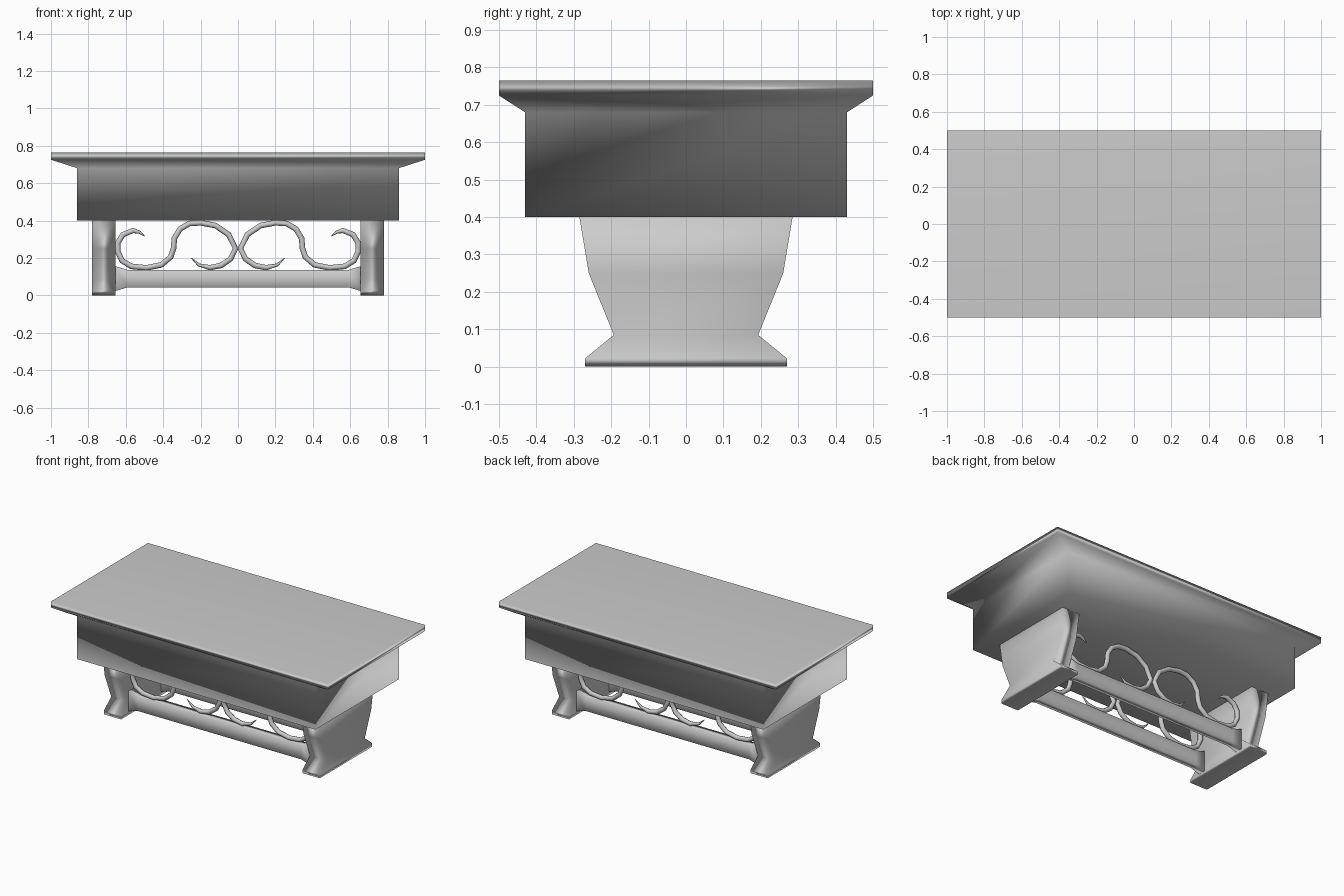
import bpy, bmesh
from mathutils import Vector

if "Cube" in bpy.data.objects:
    bpy.data.objects.remove(bpy.data.objects["Cube"])

grey = bpy.data.materials.new("grey")
grey.diffuse_color = (0.55, 0.55, 0.55, 1)
grey.use_nodes = True
grey.node_tree.nodes["Principled BSDF"].inputs["Base Color"].default_value = grey.diffuse_color


def finish(name, bm):
    """Make a fully smooth object whose normals are weighted by face area."""
    bmesh.ops.recalc_face_normals(bm, faces=bm.faces)
    normals = [sum((f.normal * f.calc_area() for f in v.link_faces), Vector()).normalized()
               for v in bm.verts]
    mesh = bpy.data.meshes.new(name)
    bm.to_mesh(mesh)
    bm.free()
    mesh.shade_smooth()
    mesh.normals_split_custom_set_from_vertices(normals)
    mesh.materials.append(grey)
    obj = bpy.data.objects.new(name, mesh)
    bpy.context.collection.objects.link(obj)
    return obj


def loft(name, rings):
    """Bridge matching closed rings of points and cap both ends."""
    bm = bmesh.new()
    loops = [[bm.verts.new(p) for p in ring] for ring in rings]
    n = len(loops[0])
    for a, b in zip(loops, loops[1:]):
        for i in range(n):
            j = (i + 1) % n
            bm.faces.new((a[i], a[j], b[j], b[i]))
    bm.faces.new(loops[0])
    bm.faces.new(loops[-1])
    bm.verts.index_update()
    return finish(name, bm)


def rect(hx, hy, z, cx=0):
    return [(cx - hx, -hy, z), (cx + hx, -hy, z), (cx + hx, hy, z), (cx - hx, hy, z)]


# Table top with flared underside and deep box apron
loft("table_top", [rect(0.86, 0.43, 0.40), rect(0.86, 0.43, 0.68),
                   rect(1.0, 0.5, 0.725), rect(1.0, 0.5, 0.765)])

# Slab legs with spreading feet
leg_profile = [(0.27, 0), (0.27, 0.022), (0.193, 0.085), (0.26, 0.25), (0.285, 0.40)]
for side, sx in (("left", -1), ("right", 1)):
    loft(f"{side}_leg", [rect(0.0625, y, z, sx * 0.7175) for y, z in leg_profile])

# Scroll centre line (x, z) for the right half
scroll = [(0.50, 0.317), (0.525, 0.337), (0.56, 0.347), (0.615, 0.325), (0.643, 0.28),
          (0.643, 0.235), (0.62, 0.185), (0.57, 0.155), (0.49, 0.147), (0.41, 0.163),
          (0.36, 0.205), (0.345, 0.25), (0.34, 0.305), (0.31, 0.355), (0.26, 0.384),
          (0.20, 0.388), (0.12, 0.373), (0.05, 0.325), (0.013, 0.25), (0.04, 0.195),
          (0.09, 0.16), (0.15, 0.148), (0.21, 0.163), (0.25, 0.20)]


def add_scrolls(name, y):
    curve = bpy.data.curves.new(name, 'CURVE')
    curve.dimensions = '3D'
    curve.bevel_depth = 0.015
    curve.bevel_resolution = 2
    curve.use_fill_caps = True
    curve.materials.append(grey)
    last = len(scroll) - 1
    for sx in (-1, 1):
        spline = curve.splines.new('POLY')
        spline.points.add(last)
        for i, (x, z) in enumerate(scroll):
            spline.points[i].co = (sx * x, y, z, 1)
            spline.points[i].radius = min(1, 0.15 + 0.4 * min(i, last - i))
    obj = bpy.data.objects.new(name, curve)
    bpy.context.collection.objects.link(obj)


# Front and back rails with flared ends, each carrying a pair of scrolls
for side, y in (("front", -0.167), ("back", 0.167)):
    t = 0.025
    loft(f"{side}_rail", [[(x, y - t, lo), (x, y + t, lo), (x, y + t, hi), (x, y - t, hi)]
                          for x, lo, hi in ((-0.66, 0.022, 0.157), (-0.59, 0.043, 0.136),
                                            (0.59, 0.043, 0.136), (0.66, 0.022, 0.157))])
    add_scrolls(f"{side}_scrollwork", y)
